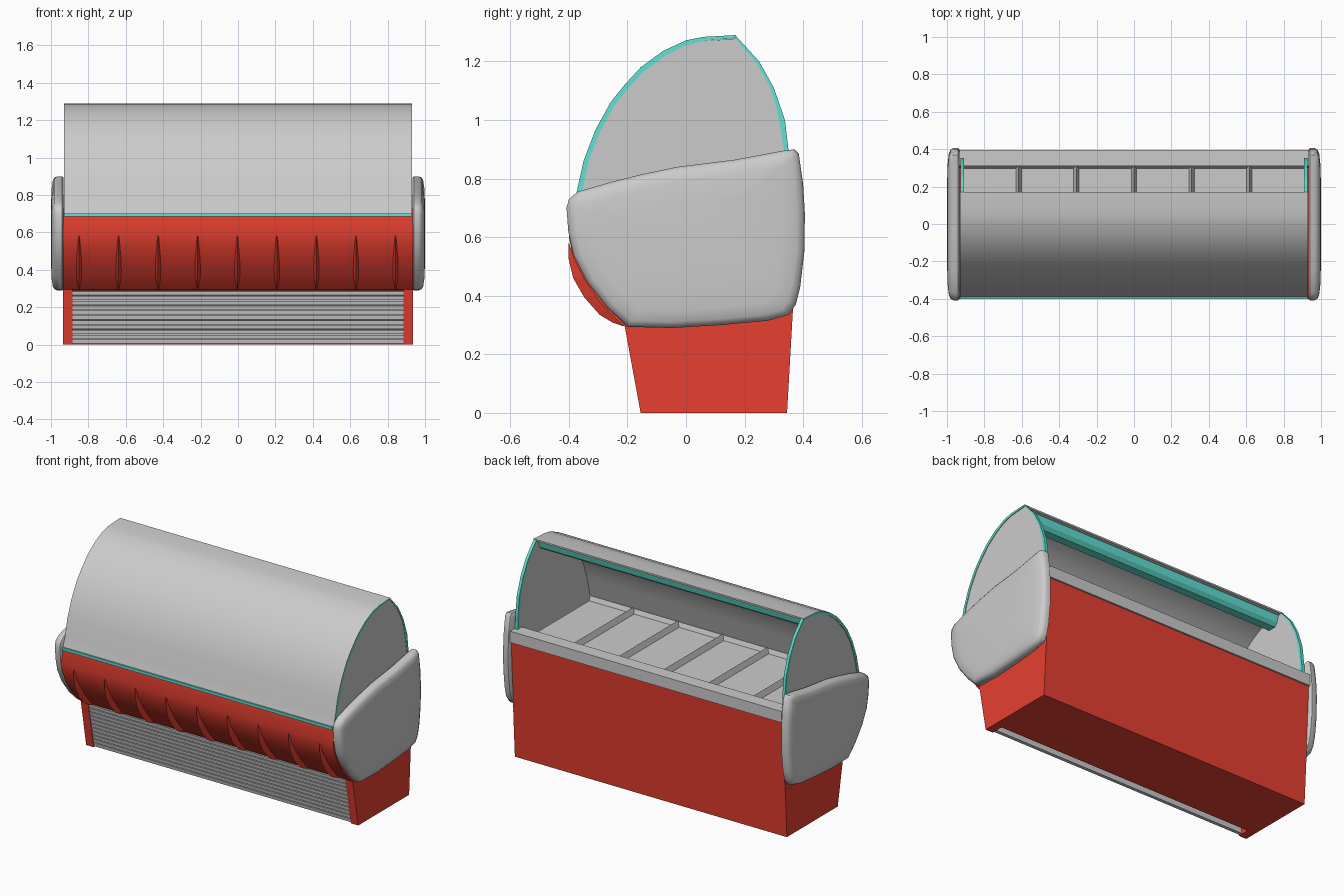
import bpy, bmesh, math

if "Cube" in bpy.data.objects:
    bpy.data.objects.remove(bpy.data.objects["Cube"])


def material(name, rgb):
    m = bpy.data.materials.new(name)
    m.diffuse_color = (*rgb, 1)
    m.use_nodes = True
    m.node_tree.nodes["Principled BSDF"].inputs["Base Color"].default_value = m.diffuse_color
    return m


GREY = material("grey", (0.8, 0.8, 0.8))
RED = material("red", (0.8, 0.05, 0.03))
TEAL = material("teal", (0.12, 0.75, 0.65))


def finish(name, bm, mats, smooth=None):
    bmesh.ops.recalc_face_normals(bm, faces=bm.faces)
    me = bpy.data.meshes.new(name)
    bm.to_mesh(me)
    bm.free()
    for m in mats:
        me.materials.append(m)
    ob = bpy.data.objects.new(name, me)
    bpy.context.collection.objects.link(ob)
    if smooth:
        bpy.ops.object.select_all(action='DESELECT')
        ob.select_set(True)
        bpy.context.view_layer.objects.active = ob
        bpy.ops.object.shade_smooth_by_angle(angle=math.radians(smooth))
    return ob


def loft(name, rings, mats, smooth=None, cap_index=0):
    """Join closed rings of points and cap both ends."""
    bm = bmesh.new()
    vs = [[bm.verts.new(p) for p in r] for r in rings]
    n = len(vs[0])
    for a, b in zip(vs, vs[1:]):
        for i in range(n):
            bm.faces.new((a[i], a[(i + 1) % n], b[(i + 1) % n], b[i]))
    for r in (vs[0], vs[-1]):
        bm.faces.new(r).material_index = cap_index
    return finish(name, bm, mats, smooth)


def prism(name, prof, x0, x1, mats, smooth=None, cap_index=0):
    return loft(name, [[(x, y, z) for y, z in prof] for x in (x0, x1)], mats, smooth, cap_index)


def box(name, x0, x1, y0, y1, z0, z1, mat):
    return prism(name, [(y0, z0), (y1, z0), (y1, z1), (y0, z1)], x0, x1, [mat])


# Red cabinet body with a curved front
front = [(-0.39, 0.69), (-0.40, 0.60), (-0.385, 0.53), (-0.35, 0.46),
         (-0.30, 0.385), (-0.25, 0.33), (-0.21, 0.295)]
prism("cabinet_body", [(-0.08, 0), (0.345, 0), (0.365, 0.35), (0.385, 0.73), (0.31, 0.73),
                       (0.30, 0.67), (-0.34, 0.67), (-0.35, 0.69)] + front + [(-0.08, 0.29)],
      -0.935, 0.935, [RED], 30)

# Red end feet of the base
for side, s in (("left", -1), ("right", 1)):
    prism(side + "_base_end", [(-0.155, 0), (0.345, 0), (0.362, 0.3), (-0.21, 0.3)],
          s * 0.885, s * 0.936, [RED])

# Slatted grille between the feet
slats = 11
grille = []
for i in range(slats):
    for t, d in ((0.0, 0.0), (0.82, 0.0), (0.84, 0.01), (0.98, 0.01)):
        z = 0.005 + 0.285 * (i + t) / slats
        grille.append((-0.15 - 0.19 * z + d, z))
prism("base_grille", grille + [(-0.185, 0.29), (-0.13, 0.005)], -0.886, 0.886, [GREY])

# Lens-shaped ribs on the curved front
ridge = [(-0.402, 0.58), (-0.402, 0.53), (-0.385, 0.46), (-0.348, 0.395),
         (-0.295, 0.335), (-0.25, 0.308), (-0.215, 0.296)]
root = [(-0.40, 0.58), (-0.38, 0.53), (-0.347, 0.46), (-0.30, 0.39),
        (-0.27, 0.355), (-0.24, 0.325), (-0.205, 0.296)]
for k in range(9):
    x = -0.85 + 0.2115 * k
    rings = []
    for i, (o, r) in enumerate(zip(ridge, root)):
        w = 0.002 + 0.014 * math.sin(math.pi * i / 6)
        rings.append([(x - w, *r), (x, *o), (x + w, *r)])
    loft("front_rib_%d" % (k + 1), rings, [RED])

# Bulging end panels with rounded rims
outline = [(-0.408, 0.70), (-0.40, 0.73), (-0.37, 0.755), (-0.25, 0.79), (-0.15, 0.815), (-0.03, 0.84),
           (0.17, 0.865), (0.33, 0.895), (0.37, 0.90), (0.385, 0.885), (0.40, 0.78), (0.406, 0.68),
           (0.404, 0.55), (0.39, 0.43), (0.375, 0.37), (0.352, 0.335), (0.28, 0.315), (0.12, 0.30),
           (-0.05, 0.29), (-0.20, 0.294), (-0.27, 0.36), (-0.34, 0.45), (-0.385, 0.54), (-0.402, 0.62)]
for side, s in (("left", -1), ("right", 1)):
    rings = [[(s * x, y * f, 0.59 + (z - 0.59) * f) for y, z in outline]
             for x, f in ((0.933, 0.975), (0.94, 1.0), (0.965, 1.0), (0.98, 0.98),
                          (0.99, 0.93), (0.996, 0.8), (1.0, 0.5))]
    loft(side + "_end_panel", rings, [GREY], 40)

# Curved front glass, teal on its cut ends
curve = [(-0.392, 0.70), (-0.372, 0.76), (-0.35, 0.86), (-0.31, 0.965), (-0.258, 1.06), (-0.21, 1.12),
         (-0.155, 1.18), (-0.08, 1.235), (0.0, 1.272), (0.06, 1.284), (0.17, 1.29)]
inner = [(-0.376, 0.70), (-0.354, 0.76), (-0.332, 0.86), (-0.294, 0.96), (-0.243, 1.052), (-0.197, 1.108),
         (-0.146, 1.164), (-0.074, 1.218), (0.0, 1.256), (0.06, 1.27), (0.17, 1.28)]
prism("front_glass", curve + inner[::-1], -0.93, 0.93, [GREY, TEAL], 30, cap_index=1)
box("front_glass_trim", -0.93, 0.93, -0.402, -0.365, 0.685, 0.702, TEAL)

# End glass panes with a teal rear edge
rear_out = [(0.17, 1.288), (0.25, 1.20), (0.30, 1.11), (0.338, 1.0), (0.352, 0.88), (0.355, 0.75)]
rear_in = [(0.168, 1.278), (0.24, 1.195), (0.288, 1.11), (0.312, 1.03), (0.338, 0.88), (0.34, 0.75)]
for side, s in (("left", -1), ("right", 1)):
    prism(side + "_end_glass", inner[:-1] + rear_in + [(0.34, 0.70)], s * 0.912, s * 0.926, [GREY])
    prism(side + "_end_glass_edge", rear_out + rear_in[::-1], s * 0.91, s * 0.928, [TEAL])

# Teal light strip hanging under the top of the glass
prism("light_strip", [(0.06, 1.268), (0.15, 1.277), (0.14, 1.235), (0.12, 1.215), (0.07, 1.215)],
      -0.912, 0.912, [TEAL])

# Grey rear counter rail
box("rear_rail", -0.934, 0.934, 0.31, 0.395, 0.73, 0.80, GREY)

# Display deck with a row of shallow trays
bm = bmesh.new()
n = 6
cols = [[bm.verts.new((-0.925 + 1.85 * i / n, y, z)) for y, z in ((-0.365, 0.745), (0.312, 0.745))]
        for i in range(n + 1)]
cells = [bm.faces.new((a[0], b[0], b[1], a[1])) for a, b in zip(cols, cols[1:])]
bmesh.ops.inset_individual(bm, faces=cells, thickness=0.015, depth=0)
bmesh.ops.inset_individual(bm, faces=cells, thickness=0.02, depth=-0.035)
finish("display_trays", bm, [GREY])
